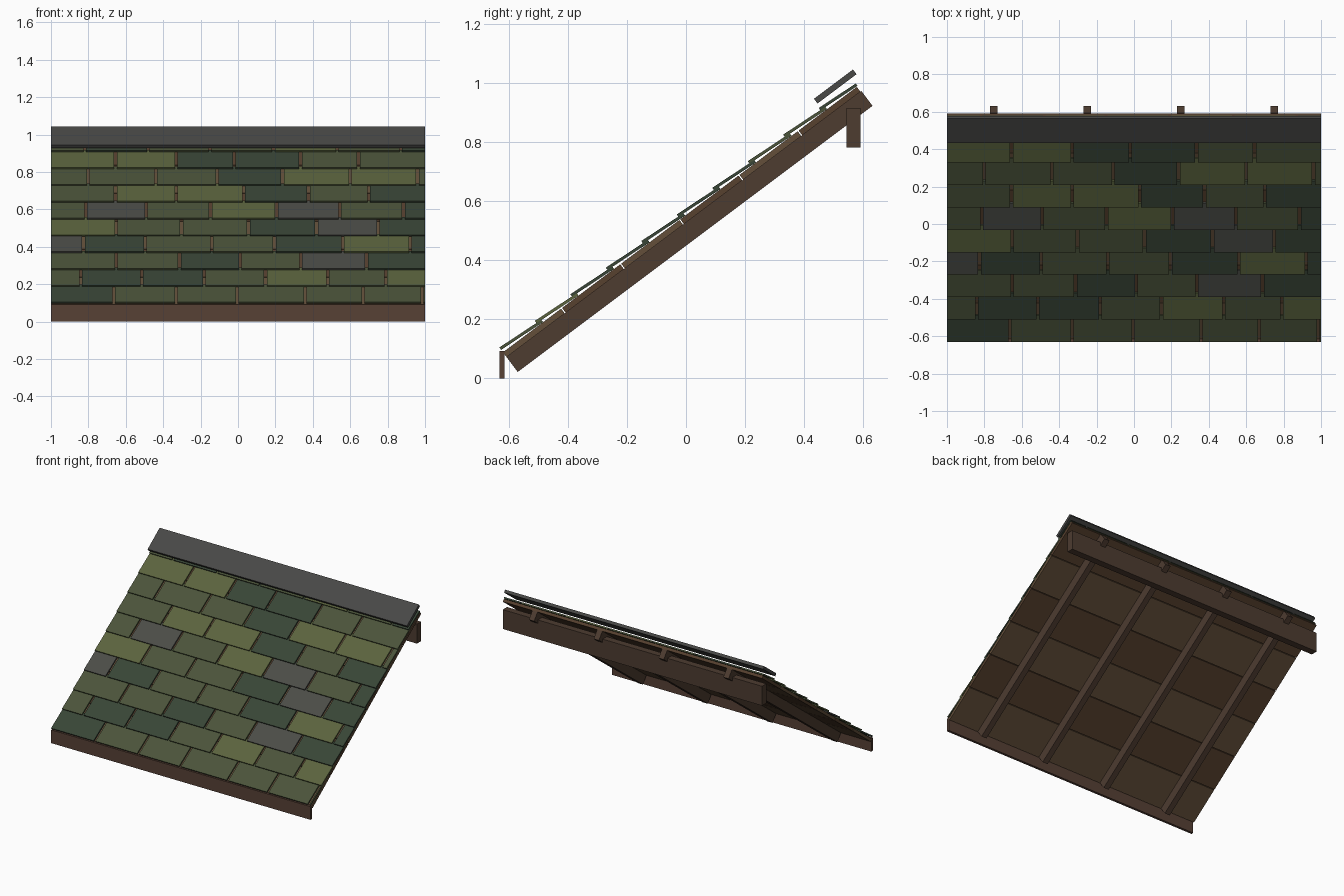
import bpy

if "Cube" in bpy.data.objects:
    bpy.data.objects.remove(bpy.data.objects["Cube"])

# Roof plane: s runs up the slope, n is perpendicular; origin at the rafter top at the eave
Y0, Z0, C, S = -0.607, 0.072, 0.8, 0.6


def mat(name, r, g, b):
    m = bpy.data.materials.new(name)
    m.diffuse_color = (r, g, b, 1)
    m.use_nodes = True
    m.node_tree.nodes["Principled BSDF"].inputs["Base Color"].default_value = m.diffuse_color
    return m


def prism(name, x0, x1, profile, material):
    """Extrude a four-point (y, z) profile from x0 to x1."""
    verts = [(x, y, z) for x in (x0, x1) for y, z in profile]
    faces = [(3, 2, 1, 0), (4, 5, 6, 7)]
    faces += [(i, (i + 1) % 4, (i + 1) % 4 + 4, i + 4) for i in range(4)]
    me = bpy.data.meshes.new(name)
    me.from_pydata(verts, [], faces)
    me.materials.append(material)
    ob = bpy.data.objects.new(name, me)
    bpy.context.collection.objects.link(ob)
    return ob


def box(name, x0, x1, y0, y1, z0, z1, material):
    return prism(name, x0, x1, [(y0, z0), (y1, z0), (y1, z1), (y0, z1)], material)


def slope_box(name, x0, x1, s0, s1, n0, n1, material, drop=0.0):
    """Box lying on the roof plane; drop lowers its upper end."""
    sn = [(s0, n0), (s1, n0 - drop), (s1, n1 - drop), (s0, n1)]
    return prism(name, x0, x1,
                 [(Y0 + C * s - S * n, Z0 + S * s + C * n) for s, n in sn], material)


timber = mat("timber", 0.075, 0.045, 0.030)
trim = mat("eave_wood", 0.095, 0.052, 0.036)
boards = [mat("board_light", 0.125, 0.078, 0.042), mat("board_dark", 0.095, 0.052, 0.028)]
slate = mat("cap_grey", 0.065, 0.065, 0.062)
tones = {
    "m": mat("shingle_olive", 0.105, 0.125, 0.048),
    "g": mat("shingle_green", 0.070, 0.088, 0.042),
    "d": mat("shingle_dark_green", 0.040, 0.060, 0.037),
    "s": mat("shingle_grey", 0.070, 0.072, 0.063),
}

# Rafters, ridge beam and eave fascia
for i, x in enumerate((-0.75, -0.25, 0.25, 0.75)):
    slope_box(f"rafter_{i + 1}", x - 0.02, x + 0.02, 0, 1.5, -0.063, 0, timber)
box("ridge_beam", -1, 1, 0.543, 0.59, 0.78, 0.915, timber)
box("eave_fascia", -1, 1, -0.631, -0.614, 0, 0.092, trim)

# Sheathing boards with narrow gaps
for i in range(6):
    slope_box(f"sheathing_board_{i + 1}", -1, 1, i * 0.25, i * 0.25 + 0.246,
              0, 0.02, boards[i % 2])

# Shingle courses from eave to ridge: joint positions and tones
courses = [
    ((-.665, -.33, -.005, .36, .67, .985), "dgggggg"),
    ((-.84, -.515, -.18, .147, .48, .79), "gddgmgm"),
    ((-.65, -.313, .013, .335, .687), "ggdgsd"),
    ((-.826, -.495, -.14, .195, .56, .92), "sdggdmd"),
    ((-.65, -.302, .056, .42, .75), "mggdsd"),
    ((-.815, -.49, -.147, .206, .543, .885), "gsgmsgd"),
    ((-.655, -.33, .03, .377, .70), "gmmdgd"),
    ((-.80, -.44, -.11, .238, .60, .96), "gggdmmg"),
    ((-.655, -.33, -.02, .334, .644), "mmddgg"),
    ((-.82, -.48, -.15, .19, .53, .87), "gdggmgd"),
]
GAP = 0.007
for r, (joints, tone) in enumerate(courses):
    s0 = r * 0.15
    s1 = min(s0 + 0.17, 1.5)
    edges = [-1 - GAP, *joints, 1 + GAP]
    for k, t in enumerate(tone):
        slope_box(f"shingle_{r + 1}_{k + 1}", edges[k] + GAP, edges[k + 1] - GAP,
                  s0, s1, 0.0305, 0.0405, tones[t], drop=(s1 - s0) * 0.06)

# Ridge cap plank
slope_box("ridge_cap", -1, 1, 1.356, 1.521, 0.055, 0.075, slate)
